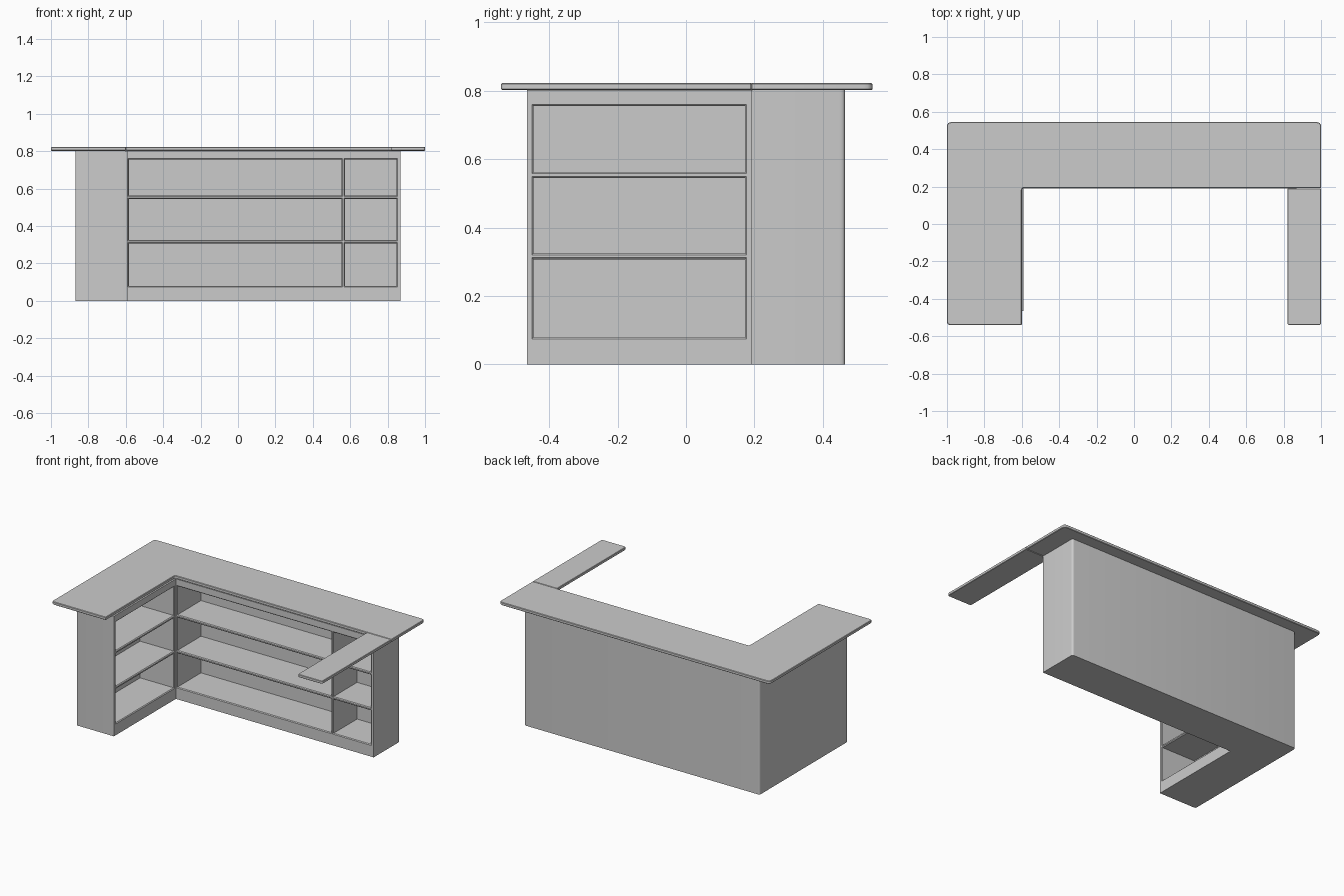
import bpy, bmesh
from math import radians
from mathutils import Vector

if "Cube" in bpy.data.objects:
    bpy.data.objects.remove(bpy.data.objects["Cube"])


def add_object(name, bm):
    bmesh.ops.recalc_face_normals(bm, faces=bm.faces)
    mesh = bpy.data.meshes.new(name)
    bm.to_mesh(mesh)
    bm.free()
    obj = bpy.data.objects.new(name, mesh)
    bpy.context.collection.objects.link(obj)
    return obj


def rounded_outline(corners, steps=4):
    """corners are (x, y, radius); rounds each corner with a quadratic arc."""
    pts = []
    for i, (x, y, r) in enumerate(corners):
        p = Vector((x, y))
        if r == 0:
            pts.append(p)
            continue
        a = p + (Vector(corners[i - 1][:2]) - p).normalized() * r
        b = p + (Vector(corners[(i + 1) % len(corners)][:2]) - p).normalized() * r
        for k in range(steps + 1):
            t = k / steps
            pts.append(a * (1 - t) ** 2 + p * 2 * t * (1 - t) + b * t * t)
    return pts


def prism(name, corners, z0, z1, edge=0):
    bm = bmesh.new()
    face = bm.faces.new([bm.verts.new((p.x, p.y, z0)) for p in rounded_outline(corners)])
    top = bmesh.ops.extrude_face_region(bm, geom=[face])
    bmesh.ops.translate(bm, vec=(0, 0, z1 - z0),
                        verts=[v for v in top["geom"] if isinstance(v, bmesh.types.BMVert)])
    obj = add_object(name, bm)
    bpy.ops.object.select_all(action='DESELECT')
    obj.select_set(True)
    bpy.context.view_layer.objects.active = obj
    bpy.ops.object.shade_smooth_by_angle(angle=radians(35))
    if edge:
        mod = obj.modifiers.new("edge", 'BEVEL')
        mod.width, mod.segments = edge, 1
        mod.limit_method, mod.angle_limit = 'ANGLE', radians(50)
    return obj


def add_recess(bm, u0, u1, z0, z1, place):
    """Recess with a small chamfered mouth; place maps (along, depth, z) to 3D."""
    loops = []
    for depth, inset in ((-0.003, -0.003), (0.005, 0.005), (0.252, 0.005)):
        a, b, c, d = u0 + inset, u1 - inset, z0 + inset, z1 - inset
        loops.append([bm.verts.new(place(u, depth, z))
                      for u, z in ((a, c), (b, c), (b, d), (a, d))])
    for l0, l1 in zip(loops, loops[1:]):
        for i in range(4):
            j = (i + 1) % 4
            bm.faces.new((l0[i], l0[j], l1[j], l1[i]))
    bm.faces.new(loops[0])
    bm.faces.new(loops[-1])


# L-shaped cabinet body
cabinet = prism("cabinet_body", [
    (-0.87, -0.465, 0.012), (-0.592, -0.465, 0), (-0.592, 0.19, 0),
    (0.87, 0.19, 0), (0.87, 0.465, 0.015), (-0.87, 0.465, 0.015)], 0, 0.802)

# Shelf recesses in the long run and in the side leg
bm = bmesh.new()
for z0, z1 in ((0.075, 0.312), (0.32, 0.55), (0.558, 0.76)):
    for x0, x1 in ((-0.588, 0.558), (0.566, 0.853)):
        add_recess(bm, x0, x1, z0, z1, lambda u, d, z: (u, 0.19 + d, z))
    add_recess(bm, -0.45, 0.177, z0, z1, lambda u, d, z: (-0.592 - d, u, z))
cutter = add_object("shelf_cutter", bm)
cutter.hide_render = True
cutter.hide_viewport = True
cutter.display_type = 'WIRE'
cut = cabinet.modifiers.new("shelves", 'BOOLEAN')
cut.object, cut.operation, cut.solver = cutter, 'DIFFERENCE', 'EXACT'

# L-shaped countertop
prism("countertop", [
    (-1, -0.54, 0.02), (-0.6, -0.54, 0.004), (-0.6, 0.192, 0.012),
    (1, 0.192, 0.004), (1, 0.545, 0.025), (-1, 0.545, 0.025)], 0.802, 0.822, 0.003)

# Narrow hinged flap at the right
prism("counter_flap", [
    (0.82, -0.54, 0.012), (1, -0.54, 0.012), (1, 0.19, 0.003),
    (0.82, 0.19, 0.003)], 0.803, 0.822, 0.003)
